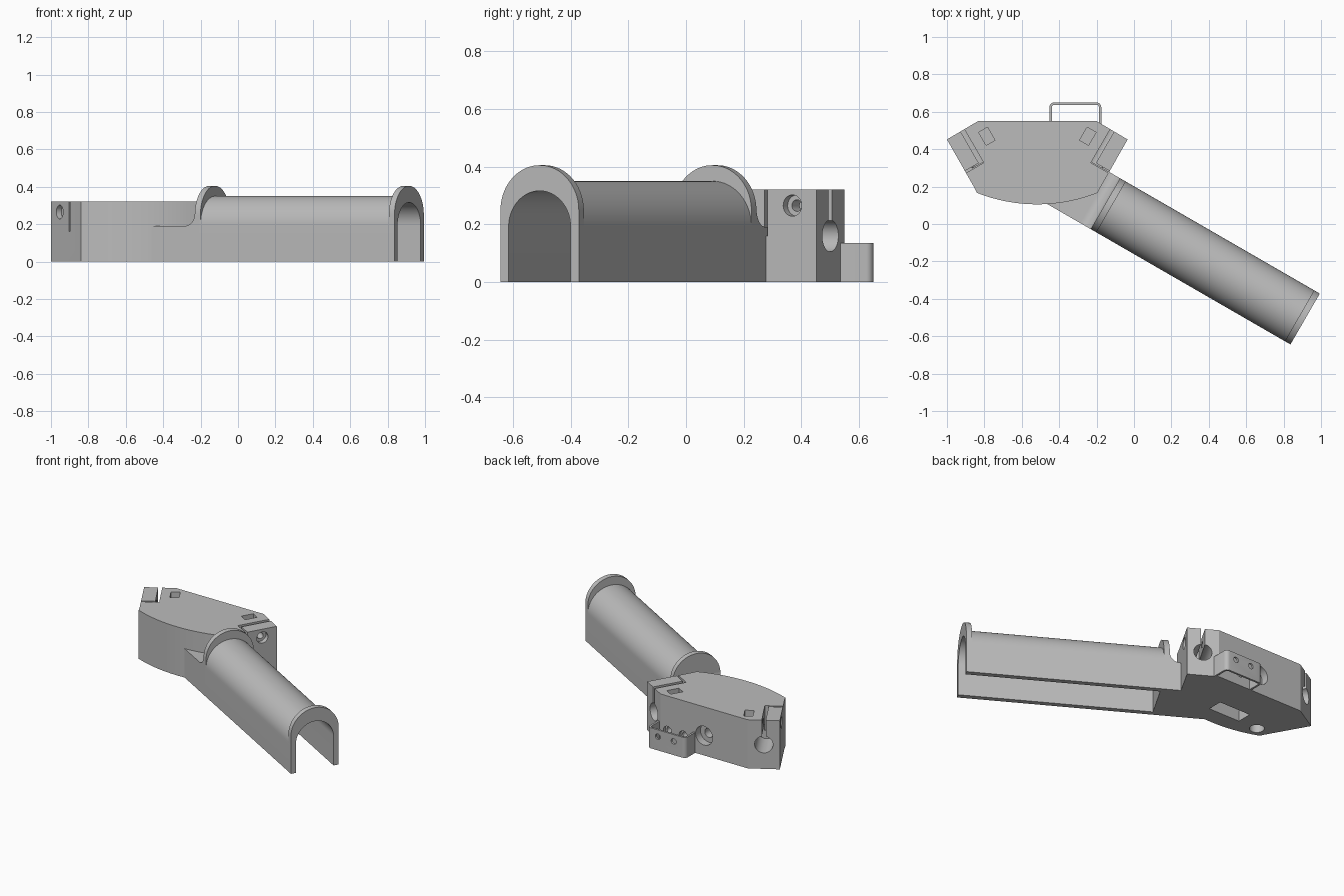
import bpy, bmesh
from math import sin, cos, pi, radians
from mathutils import Vector, Matrix

if "Cube" in bpy.data.objects:
    bpy.data.objects.remove(bpy.data.objects["Cube"])

grey = bpy.data.materials.new("plain grey")
grey.use_nodes = True
grey.diffuse_color = (0.5, 0.5, 0.5, 1)
grey.node_tree.nodes["Principled BSDF"].inputs["Base Color"].default_value = (0.5, 0.5, 0.5, 1)


def prism(name, pts, lo, hi, frame=Matrix()):
    """Extrude a flat outline from lo to hi along the frame's own z."""
    bm = bmesh.new()
    rings = [[bm.verts.new(frame @ Vector((x, y, h))) for x, y in pts] for h in (lo, hi)]
    bm.faces.new(rings[0])
    bm.faces.new(rings[1])
    n = len(pts)
    for i in range(n):
        j = (i + 1) % n
        bm.faces.new((rings[0][i], rings[0][j], rings[1][j], rings[1][i]))
    bmesh.ops.recalc_face_normals(bm, faces=bm.faces)
    mesh = bpy.data.meshes.new(name)
    bm.to_mesh(mesh)
    bm.free()
    mesh.materials.append(grey)
    ob = bpy.data.objects.new(name, mesh)
    bpy.context.scene.collection.objects.link(ob)
    return ob


def arc(cx, cy, r, a0, a1, n):
    steps = [radians(a0 + (a1 - a0) * i / n) for i in range(n + 1)]
    return [(cx + r * cos(a), cy + r * sin(a)) for a in steps]


def drill(start, axis, r, depth):
    """Round cutter that begins just outside its starting face."""
    frame = Matrix.Translation(start) @ Vector(axis).to_track_quat('Z', 'Y').to_matrix().to_4x4()
    return prism("cutter", arc(0, 0, r, 0, 360, 32)[:-1], -0.02, depth, frame)


def slot(centre, along, length, width, lo, hi):
    """Upright box cutter whose length follows a direction."""
    c, a = Vector(centre[:2]), Vector(along[:2]).normalized()
    b = Vector((-a.y, a.x))
    pts = [tuple(c + a * length / 2 * i + b * width / 2 * j)
           for i, j in ((-1, -1), (1, -1), (1, 1), (-1, 1))]
    return prism("cutter", pts, lo, hi)


def cut(ob, cutters):
    for c in cutters:
        c.hide_render = True
        mod = ob.modifiers.new("cut", 'BOOLEAN')
        mod.operation, mod.solver, mod.object = 'DIFFERENCE', 'EXACT', c
    dg = bpy.context.evaluated_depsgraph_get()
    mesh = bpy.data.meshes.new_from_object(ob.evaluated_get(dg))
    ob.modifiers.clear()
    ob.data = mesh
    mesh.materials.clear()
    mesh.materials.append(grey)
    mesh.polygons.foreach_set("material_index", [0] * len(mesh.polygons))
    for c in cutters:
        bpy.data.objects.remove(c)


# Head block: chamfered back, slanted ends, bowed front
MID, TOP = -0.517, 0.32
bow = arc(0, 0.985, 0.88, 248.5, 291.5, 16)
outline = [(0.483, 0.452), (0.317, 0.55), (-0.317, 0.55), (-0.483, 0.452), (-0.337, 0.195)] \
    + bow + [(0.337, 0.195)]
head = prism("head_block", [(MID + x, y) for x, y in outline], 0, TOP)

cutters = []
for m in (1, -1):
    out = Vector((m * cos(pi / 6), -0.5, 0))       # outward from the slanted end
    back = Vector((m * 0.5, cos(pi / 6), 0))       # along the end towards the chamfer
    corner = Vector((MID + m * 0.483, 0.452, 0))
    mouth = corner - out * 0.096
    up = Vector((0, 0, 1))
    inner = mouth - back * 0.2
    # clamp bore, its long slit, and the cross slit freeing the tab
    cutters.append(drill(mouth + up * 0.16, -back, 0.055, 0.2))
    cutters.append(slot(mouth - back * 0.09, back, 0.22, 0.024, 0.16, 0.4))
    cutters.append(slot(inner + out * 0.06, out, 0.144, 0.012, 0.16, 0.4))
    # clamp screw with counterbore, and its nut pocket
    screw = corner - back * 0.095 + up * 0.265
    cutters.append(drill(screw, -out, 0.037, 0.03))
    cutters.append(drill(screw, -out, 0.02, 0.19))
    cutters.append(slot((MID + m * 0.27, 0.469), back, 0.08, 0.055, 0.21, 0.4))
    # round pocket underneath
    cutters.append(drill((MID + m * 0.255, 0.22, 0), up, 0.045, 0.2))
# rectangular pocket underneath, holes in the back
cutters.append(slot((MID, 0.27), (1, 0), 0.23, 0.1, -0.1, 0.2))
cutters.append(drill((MID, 0.55, 0.13), (0, -1, 0), 0.062, 0.05))
cutters.append(drill((MID, 0.55, 0.13), (0, -1, 0), 0.03, 0.2))
HOLES = (-0.25, -0.365)
for x in HOLES:
    cutters.append(drill((x, 0.55, 0.09), (0, -1, 0), 0.03, 0.02))
    cutters.append(drill((x, 0.55, 0.09), (0, -1, 0), 0.018, 0.1))
cut(head, cutters)

# Handle frame: x across, y up, z from the free end towards the head
axis = Vector((-cos(pi / 6), 0.5, 0))
across = Vector((-0.5, -cos(pi / 6), 0))
FRAME = Matrix((across, (0, 0, 1), axis)).transposed().to_4x4()
FRAME.translation = (0.915, -0.508, 0)


def arch(name, r, cy, lo, hi, floor=0):
    return prism(name, [(r, floor)] + arc(0, cy, r, 0, 180, 40) + [(-r, floor)], lo, hi, FRAME)


# Handle shell and its end flanges
R = 0.157
handle = arch("handle", R, 0.193, 0, 1.22)
end_flange = arch("end_flange", R, 0.248, 0, 0.035)
inner_flange = arch("inner_flange", R, 0.248, 1.198, 1.233)
for ob in (handle, end_flange):
    cut(ob, [arch("cutter", 0.124, 0.192, -0.05, 1.18, -0.1)])

# Neck joining handle to head, with a fillet up to the flange
side = [(1.5, 0), (1.21, 0), (1.21, 0.25)] + arc(1.297, 0.254, 0.064, 180, 270, 10) + [(1.5, 0.19)]
neck_frame = Matrix((axis, (0, 0, 1), axis.cross(Vector((0, 0, 1))))).transposed().to_4x4()
neck_frame.translation = FRAME.translation
neck = prism("neck", side, -R, R, neck_frame)


# Thin bracket loop on the back
def loop(x0, x1, y, r):
    return [(x1, 0.525)] + arc(x1 - r, y - r, r, 0, 90, 6) \
        + arc(x0 + r, y - r, r, 90, 180, 6) + [(x0, 0.525)]


W = 0.013
bracket = prism("back_bracket", loop(-0.452, -0.175, 0.65, 0.025)
                + loop(-0.452 + W, -0.175 - W, 0.65 - W, 0.012)[::-1], 0, 0.135)
cut(bracket, [drill((x, 0.65, 0.09), (0, -1, 0), 0.018, 0.04) for x in HOLES])

# Smooth the curved walls, keep edges sharp
for ob in (head, handle, end_flange, inner_flange, neck, bracket):
    bpy.ops.object.select_all(action='DESELECT')
    ob.select_set(True)
    bpy.context.view_layer.objects.active = ob
    bpy.ops.object.shade_smooth_by_angle(angle=radians(30))
